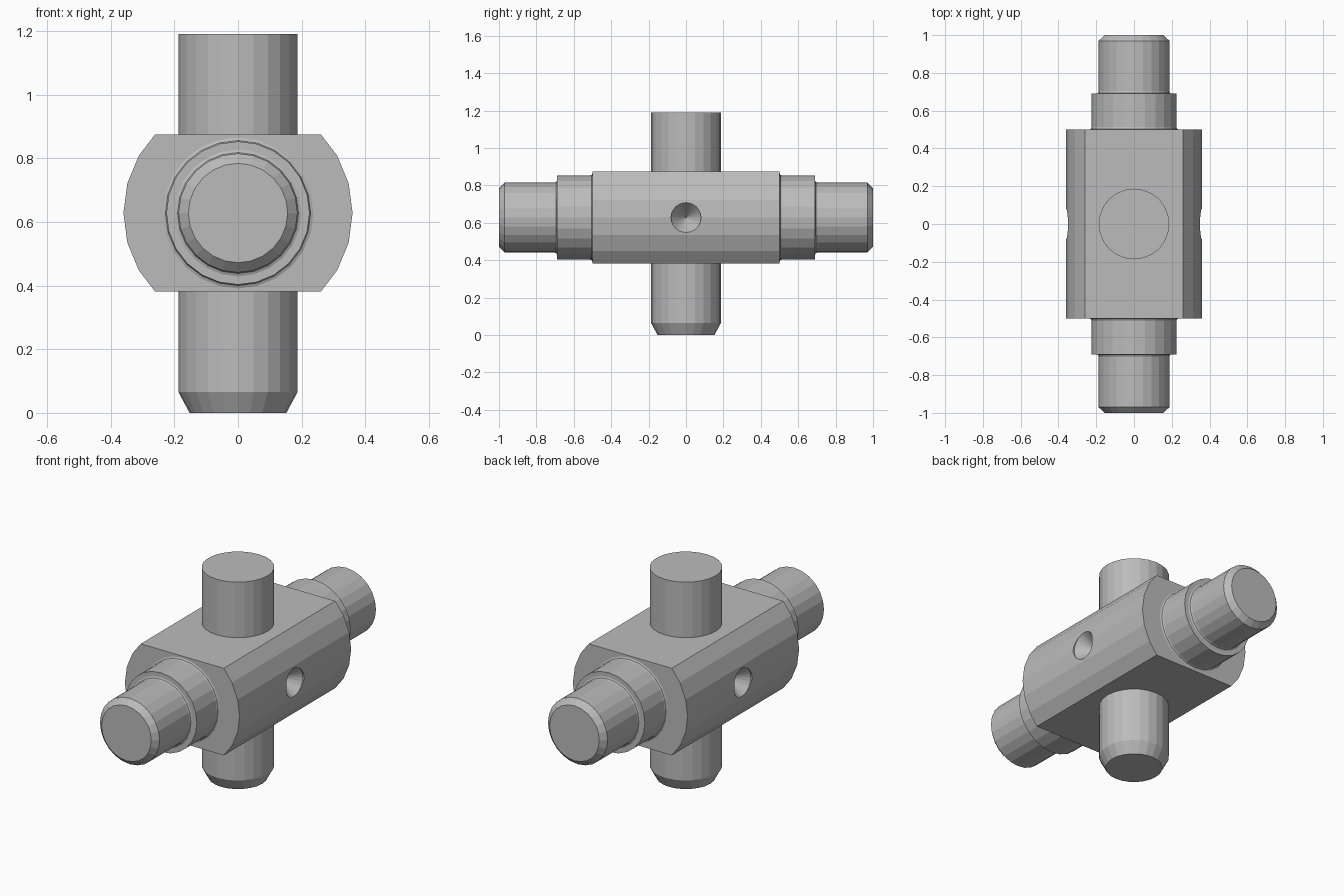
import bpy, bmesh, math
from mathutils import Matrix

if "Cube" in bpy.data.objects:
    bpy.data.objects.remove(bpy.data.objects["Cube"], do_unlink=True)

AXIS_Z = 0.628
SIDES = 24

steel = bpy.data.materials.new("steel_grey")
steel.use_nodes = True
colour = (0.5, 0.5, 0.5, 1)
steel.diffuse_color = colour
steel.node_tree.nodes["Principled BSDF"].inputs["Base Color"].default_value = colour


def finish(name, bm, matrix=Matrix()):
    bmesh.ops.recalc_face_normals(bm, faces=bm.faces)
    bm.transform(matrix)
    mesh = bpy.data.meshes.new(name)
    bm.to_mesh(mesh)
    bm.free()
    mesh.materials.append(steel)
    obj = bpy.data.objects.new(name, mesh)
    bpy.context.collection.objects.link(obj)
    return obj


def turned(name, profile, matrix=Matrix()):
    """Solid of revolution about z from (radius, height) pairs."""
    bm = bmesh.new()
    rings = []
    for r, h in profile:
        rings.append([bm.verts.new((r * math.cos(a), r * math.sin(a), h))
                      for a in (2 * math.pi * i / SIDES for i in range(SIDES))])
    for low, high in zip(rings, rings[1:]):
        for i in range(SIDES):
            j = (i + 1) % SIDES
            bm.faces.new((low[i], low[j], high[j], high[i]))
    bm.faces.new(rings[0][::-1])
    bm.faces.new(rings[-1])
    return finish(name, bm, matrix)


to_axis = Matrix.Translation((0, 0, AXIS_Z))

# Body: round bar with flats milled on top and bottom
bm = bmesh.new()
bmesh.ops.create_cone(bm, cap_ends=True, segments=SIDES,
                      radius1=0.36, radius2=0.36, depth=1.0)
bm.transform(Matrix.Rotation(math.pi / 2, 4, "X"))
for side in (1, -1):
    cut = bmesh.ops.bisect_plane(bm, geom=bm.verts[:] + bm.edges[:] + bm.faces[:],
                                 plane_co=(0, 0, side * 0.247),
                                 plane_no=(0, 0, side), clear_outer=True)
    rim = [e for e in cut["geom_cut"] if isinstance(e, bmesh.types.BMEdge)]
    bmesh.ops.holes_fill(bm, edges=rim)
body = finish("body", bm, to_axis)

# Conical centre holes in the two rounded sides
for label, side in (("left", 1), ("right", -1)):
    turn = Matrix.Rotation(side * math.pi / 2, 4, "Y")
    cutter = turned(label + "_hole_cutter",
                    [(0.001, 0.25), (0.08, 0.35), (0.08, 0.45)], to_axis @ turn)
    cutter.hide_render = True
    cutter.hide_viewport = True
    drill = body.modifiers.new(label + "_hole", "BOOLEAN")
    drill.operation = "DIFFERENCE"
    drill.solver = "EXACT"
    drill.object = cutter

# Stepped journals at both ends, with small fillets and chamfered tips
journal = [(0.237, 0.49), (0.237, 0.5), (0.228, 0.504), (0.225, 0.513),
           (0.225, 0.69), (0.199, 0.69), (0.19, 0.694), (0.187, 0.703),
           (0.187, 0.97), (0.156, 1.0)]
for label, angle in (("front", 1), ("back", -1)):
    turn = Matrix.Rotation(angle * math.pi / 2, 4, "X")
    turned(label + "_journal", journal, to_axis @ turn)

# Cross pin through the flats, chamfered at its foot
turned("cross_pin", [(0.152, 0), (0.187, 0.065), (0.187, 1.19)])
